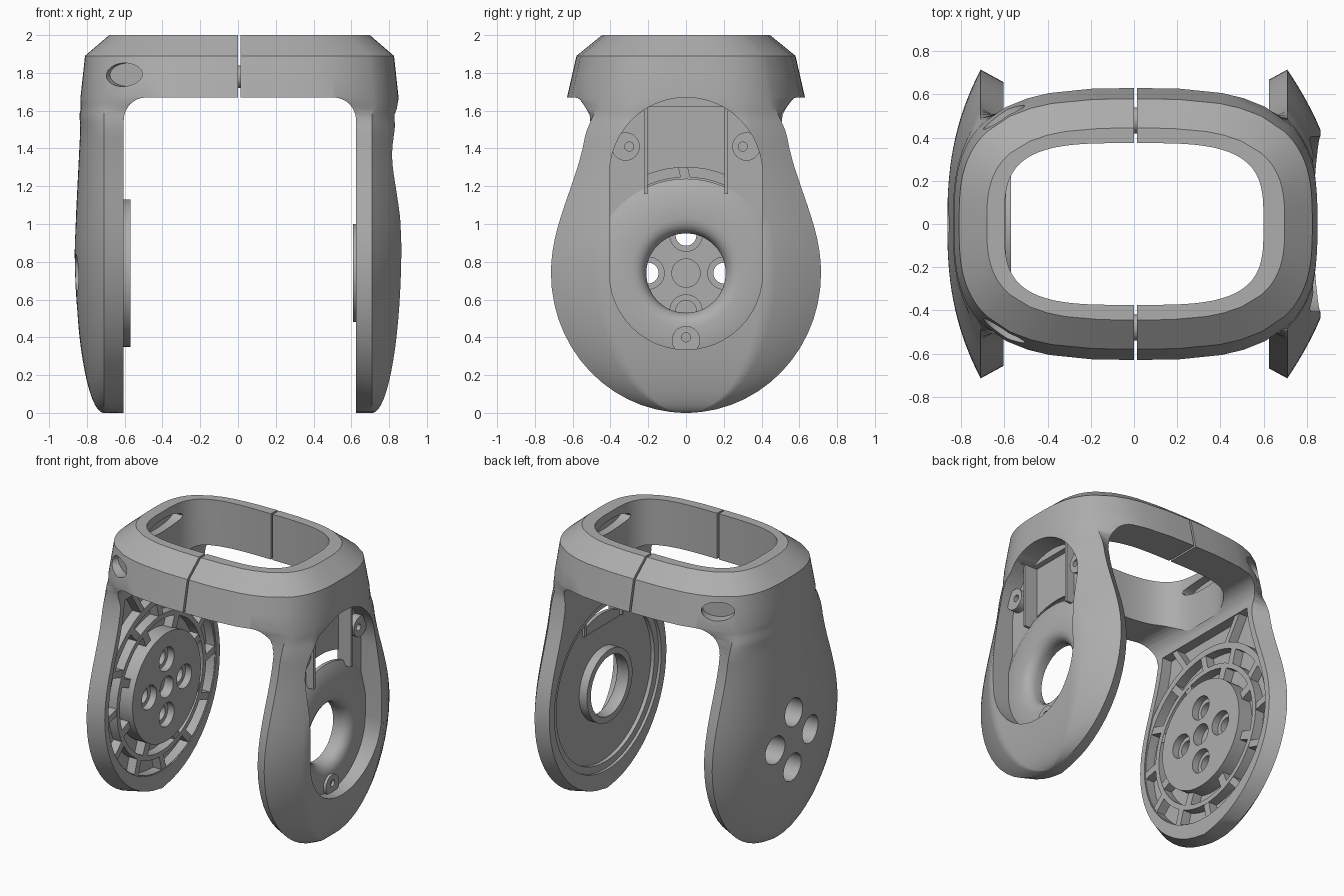
import bpy, bmesh
from math import pi, sin, cos, sqrt
from mathutils import Vector

if "Cube" in bpy.data.objects:
    bpy.data.objects.remove(bpy.data.objects["Cube"])

grey = bpy.data.materials.new("matte_grey")
grey.use_nodes = True
grey.diffuse_color = (0.42, 0.42, 0.42, 1)
grey.node_tree.nodes["Principled BSDF"].inputs["Base Color"].default_value = (0.42, 0.42, 0.42, 1)

HUB = 0.74  # height of the pivot axis


# ---------- helpers ----------
def finish(name, bm):
    bmesh.ops.recalc_face_normals(bm, faces=bm.faces)
    mesh = bpy.data.meshes.new(name)
    bm.to_mesh(mesh)
    bm.free()
    mesh.materials.append(grey)
    ob = bpy.data.objects.new(name, mesh)
    bpy.context.collection.objects.link(ob)
    return ob


def loft(name, rings, closed=False):
    bm = bmesh.new()
    rows = [[bm.verts.new(p) for p in r] for r in rings]
    n = len(rows[0])
    pairs = list(zip(rows, rows[1:])) + ([(rows[-1], rows[0])] if closed else [])
    for lo, hi in pairs:
        for i in range(n):
            j = (i + 1) % n
            bm.faces.new((lo[i], lo[j], hi[j], hi[i]))
    if not closed:
        bm.faces.new(rows[0])
        bm.faces.new(rows[-1])
    return finish(name, bm)


def prism(name, pts, place, a, b):
    return loft(name, [[place(u, v, w) for u, v in pts] for w in (a, b)])


def along_x(u, v, w):
    return (w, u, v)


def along_y(u, v, w):
    return (u, w, v)


def along_z(u, v, w):
    return (u, v, w)


def arc(cx, cy, r, a0, a1, n=24):
    return [(cx + r * cos(a0 + (a1 - a0) * i / n), cy + r * sin(a0 + (a1 - a0) * i / n))
            for i in range(n + 1)]


def disc(name, y, z, r, x0, x1, n=48):
    return prism(name, arc(y, z, r, 0, 2 * pi, n)[:-1], along_x, x0, x1)


def box(name, x, y, z):
    return prism(name, [(y[0], z[0]), (y[1], z[0]), (y[1], z[1]), (y[0], z[1])], along_x, *x)


def lathe(name, profile, n=64):
    rings = [[(x, r * cos(2 * pi * i / n), HUB + r * sin(2 * pi * i / n)) for i in range(n)]
             for x, r in profile]
    return loft(name, rings, closed=True)


def cut(target, cutter, keep=False):
    mod = target.modifiers.new("cut", 'BOOLEAN')
    mod.operation, mod.solver, mod.object = 'DIFFERENCE', 'EXACT', cutter
    bpy.context.view_layer.objects.active = target
    bpy.ops.object.modifier_apply(modifier=mod.name)
    if not keep:
        bpy.data.objects.remove(cutter)


# ---------- outer hull: bulb-shaped arms blending into a rounded ring ----------
def half_width(z):
    if z < HUB:
        return 0.715 * sqrt(max(0.0008, 1 - ((HUB - z) / HUB) ** 2))
    return 0.525 + 0.19 * (0.5 + 0.5 * cos(pi * min(1, (z - HUB) / 0.85)))


def reach(z):
    if z < 0.9:
        return 0.71 + 0.155 * sqrt(max(0.0008, 1 - ((0.9 - z) / 0.9) ** 2))
    return 0.865 - 0.03 * min(1, (z - 0.9) / 0.6)


RING = 0.842


def ring_size(z):
    if z > 1.9:
        return 0.69, 0.445
    k = max(0, (z - 1.67) / 0.22)
    return RING - 0.024 * k, 0.63 - 0.05 * k


FLAT = [0, 0.2, 0.4, 0.5, 0.6, 0.71]
STEPS = 18


def quarter(z, open_side):
    w, bulge = half_width(z), reach(z) - 0.71
    a, b = ring_size(z)
    t = min(1, max(0, (z - 1.46) / 0.21))
    t = t * t * (3 - 2 * t)
    pts = []
    for x in FLAT:
        bulb = (x, w if x > 0.7 else max(0.008, w - 0.06))
        rx = x * a / RING
        pts.append(Vector(bulb).lerp(Vector((rx, b * (1 - (rx / a) ** 3) ** (1 / 3))), t))
    edge = b * (1 - (0.71 / RING) ** 3) ** (1 / 3)
    for j in range(1, STEPS + 1):
        f = 1 - j / STEPS
        # the open arm is fuller and flattened across its middle
        dome = min(1, 1.6 * (1 - f * f)) if open_side else 1 - f ** 2.5
        bulb = Vector((0.71 + bulge * dome, w * f))
        pts.append(bulb.lerp(Vector((a * (1 - (edge * f / b) ** 3) ** (1 / 3), edge * f)), t))
    return pts


def section(z):
    shift = 0.008 if z > 1.6 else 0
    up = [(shift - p.x, p.y) for p in quarter(z, False)[:0:-1]]
    up += [(shift + p.x, p.y) for p in quarter(z, True)]
    return [(x, y, z) for x, y in up + [(x, -y) for x, y in up[-2:0:-1]]]


levels = [HUB * (1 - cos(pi / 2 * i / 14)) for i in range(15)]
levels += [HUB + 0.06 * i for i in range(1, 13)]
levels += [1.5, 1.54, 1.58, 1.61, 1.64, 1.67, 1.78, 1.89, 2.0]
frame = loft("frame", [section(z) for z in levels])

# space between the arms, and the opening through the top
arch = [(0.625, -0.1)] + arc(0.505, 1.55, 0.12, 0, pi / 2, 8) \
    + arc(-0.485, 1.55, 0.12, pi / 2, pi, 8) + [(-0.605, -0.1)]
cut(frame, prism("arch_cutter", arch, along_y, -1, 1))


def power(v):
    return (abs(v) ** (2 / 3.5)) * (1 if v > 0 else -1)


opening = [(0.6 * power(cos(2 * pi * (i + .5) / 64)), 0.375 * power(sin(2 * pi * (i + .5) / 64)))
           for i in range(64)]
cut(frame, prism("opening_cutter", opening, along_z, 1.6, 2.1))

# split between the halves
cut(frame, box("split_cutter", (0, 0.014), (-1, 1), (1.5, 2.1)))

# oblong corner sockets, and the finger grooves inside both ends of the opening
oval = arc(0, 0, 1, 0, 2 * pi, 32)[:-1]
for s in (-1, 1):
    out, side = Vector((-0.45, 0.89 * s, 0)), Vector((0.89, 0.45 * s, 0))
    mid = Vector((-0.62, 0.53 * s, 1.79))
    cut(frame, prism("socket_cutter", oval, lambda u, v, w: mid + side * u * 0.11
                     + Vector((0, 0, v * 0.062)) + out * w, -0.09, 0.2))
    cut(frame, prism("groove_cutter", oval, lambda u, v, w: (w * s, u * 0.2, 1.9 + v * 0.045),
                     0.5, 0.66))

# open arm: outer recess, sunken panel, stepped inner seat and hub bore
capsule = arc(0, HUB, 0.405, pi, 2 * pi) + arc(0, 1.265, 0.405, 0, pi)
cut(frame, prism("recess_cutter", capsule, along_x, 0.70, 1))
cut(frame, box("panel_cutter", (0.66, 0.8), (-0.205, 0.205), (1.15, 1.62)))
cut(frame, disc("seat_cutter", 0, HUB, 0.61, 0.5, 0.645, 64))
cut(frame, disc("inner_seat_cutter", 0, HUB, 0.56, 0.6, 0.672, 64))
cut(frame, disc("bore_cutter", 0, HUB, 0.24, 0.5, 0.9))

# ribbed arm: inner pocket following the outline
side_pts = [(half_width(z) - 0.1, z) for z in [HUB + 0.078 * i for i in range(1, 11)]]
pocket = arc(0, HUB, 0.615, pi, 2 * pi, 32) + side_pts + [(-y, z) for y, z in side_pts[::-1]]
cut(frame, prism("pocket_cutter", pocket, along_x, -0.68, -0.5))

# bolt disc with four stepped bolt holes and a blind centre hole
bolt_disc = disc("bolt_disc", 0, HUB, 0.39, -0.69, -0.57, 64)
for k in range(4):
    y, z = 0.2 * cos(k * pi / 2), HUB + 0.2 * sin(k * pi / 2)
    for r, x0, x1 in ((0.1, -1, -0.70), (0.055, -1, -0.5), (0.085, -0.62, -0.5)):
        hole = disc("hole_cutter", y, z, r, x0, x1, 32)
        cut(frame, hole, keep=True)
        cut(bolt_disc, hole)
cut(bolt_disc, disc("centre_cutter", 0, HUB, 0.075, -0.64, -0.5, 32))

# ribs inside the pocket
parts = [frame, bolt_disc]
for name, r0, r1 in (("inner_rib_ring", 0.475, 0.51), ("outer_rib_ring", 0.61, 0.655)):
    parts.append(lathe(name, [(-0.69, r0), (-0.69, r1), (-0.612, r1), (-0.612, r0)]))


def rib(name, p, q, thick):
    p, q = Vector(p), Vector(q)
    n = Vector((p.y - q.y, q.x - p.x)).normalized() * thick / 2
    parts.append(prism(name, [p + n, q + n, q - n, p - n], along_x, -0.69, -0.614))


def polar(r, a):
    return (r * cos(a), HUB + r * sin(a))


for k in range(8):
    a = pi / 8 + k * pi / 4
    rib("inner_spoke", polar(0.37, a), polar(0.49, a), 0.06)
for k in range(12):
    a = k * pi / 6
    rib("outer_spoke", polar(0.49, a), polar(0.63, a + 0.05), 0.05)
for s in (-1, 1):
    rib("upper_brace", (0.2 * s, 1.34), (0.33 * s, 1.54), 0.04)

# hub with flared bore
parts.append(lathe("hub", [(0.61, 0.215), (0.61, 0.26), (0.675, 0.26), (0.675, 0.5), (0.70, 0.5),
                           (0.735, 0.43), (0.735, 0.29), (0.731, 0.262), (0.718, 0.238),
                           (0.70, 0.222), (0.67, 0.21)]))

# panel rails and screw tabs in the outer recess
for s in (-1, 1):
    y = sorted((0.203 * s, 0.222 * s))
    parts.append(box("panel_rail", (0.655, 0.76), y, (1.16, 1.62)))
for y, z in ((-0.32, 1.41), (0.32, 1.41), (0, 0.385)):
    tab = disc("screw_tab", y, z, 0.075, 0.68, 0.755, 32)
    cut(tab, disc("screw_cutter", y * 0.94, z + (0.015 if y == 0 else 0), 0.024, 0.71, 0.8, 24))
    parts.append(tab)

# pins bridging the split
for s in (-1, 1):
    parts.append(disc("split_pin", 0.48 * s, 1.78, 0.06, -0.03, 0.04, 32))

for ob in parts:
    bpy.ops.object.select_all(action='DESELECT')
    ob.select_set(True)
    bpy.context.view_layer.objects.active = ob
    bpy.ops.object.shade_smooth_by_angle(angle=0.5)
